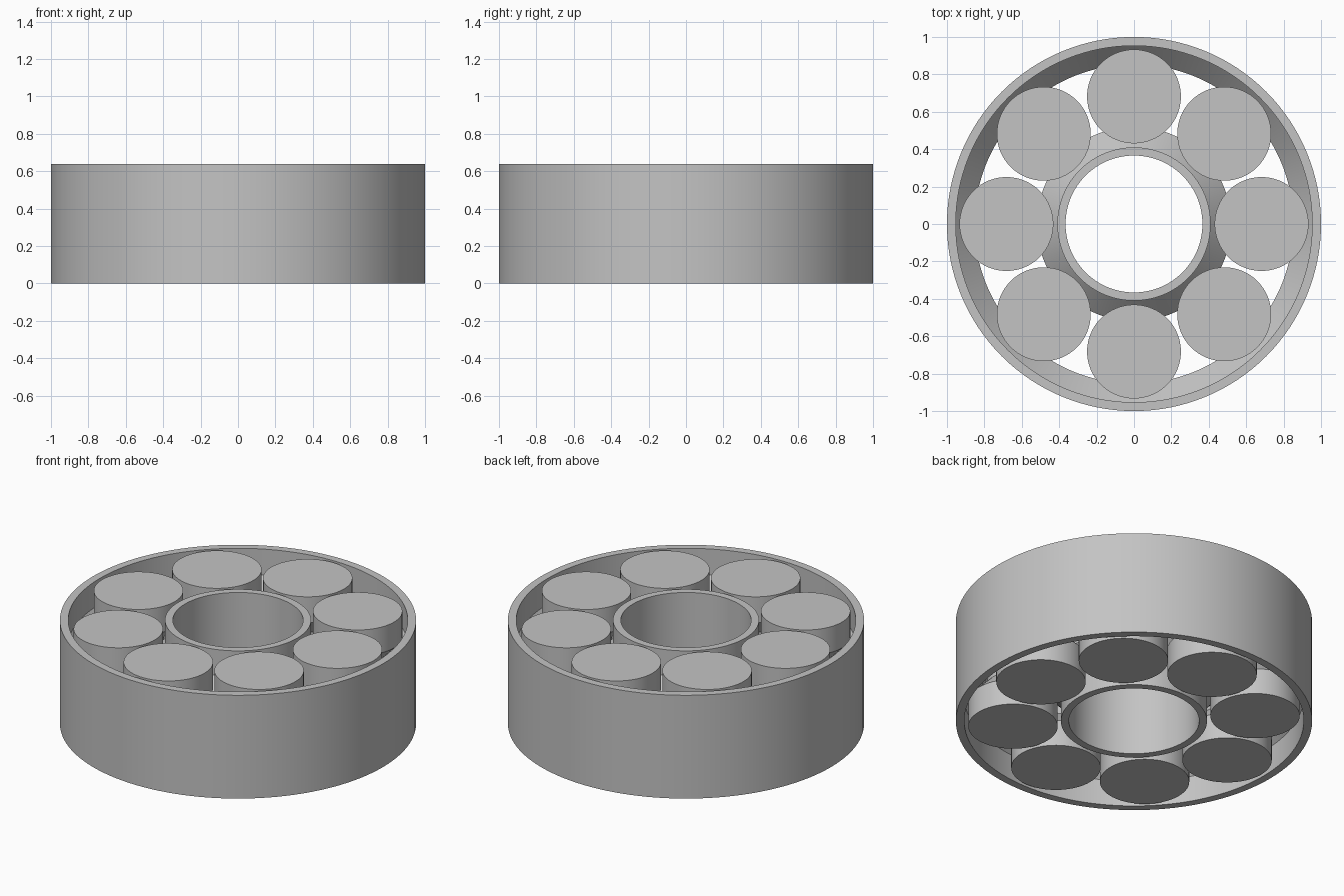
import bpy, math

if "Cube" in bpy.data.objects:
    bpy.data.objects.remove(bpy.data.objects["Cube"])

H = 0.64                 # bearing height
Z = [0, 0.16, 0.27, 0.37, 0.48, H]   # straight ends, sloped flanks, straight waist
N_ROLLERS = 8

steel = bpy.data.materials.new("light_grey")
steel.diffuse_color = (0.55, 0.55, 0.55, 1)
steel.use_nodes = True
steel.node_tree.nodes["Principled BSDF"].inputs["Base Color"].default_value = steel.diffuse_color


def lathe(name, profile, segs, closed, location=(0, 0, 0)):
    """Revolve (radius, z) points about z; open profiles get end caps."""
    n = len(profile)
    verts = [(r * math.cos(2 * math.pi * s / segs), r * math.sin(2 * math.pi * s / segs), z)
             for s in range(segs) for r, z in profile]
    faces = []
    for s in range(segs):
        a, b = s * n, ((s + 1) % segs) * n
        for i in range(n if closed else n - 1):
            j = (i + 1) % n
            faces.append((a + i, b + i, b + j, a + j))
    if not closed:
        faces.append([s * n for s in reversed(range(segs))])
        faces.append([s * n + n - 1 for s in range(segs)])
    mesh = bpy.data.meshes.new(name)
    mesh.from_pydata(verts, [], faces)
    mesh.materials.append(steel)
    obj = bpy.data.objects.new(name, mesh)
    obj.location = location
    bpy.context.collection.objects.link(obj)
    bpy.ops.object.select_all(action='DESELECT')
    obj.select_set(True)
    bpy.context.view_layer.objects.active = obj
    bpy.ops.object.shade_smooth_by_angle(angle=math.radians(30))
    return obj


def race(end_r, mid_r):
    """Grooved profile: end_r at both ends, mid_r at the middle."""
    return list(zip([end_r, end_r, mid_r, mid_r, end_r, end_r], Z))


# outer ring with a ridge on its inside
lathe("outer_ring", [(1.0, 0), (1.0, H)] + race(0.953, 0.853)[::-1], 128, True)

# inner ring with a ridge on its outside
lathe("inner_ring", race(0.41, 0.52) + [(0.366, H), (0.366, 0)], 96, True)

# waisted rollers between the rings
for k in range(N_ROLLERS):
    a = 2 * math.pi * k / N_ROLLERS
    lathe(f"roller_{k + 1}", race(0.251, 0.143), 64, False,
          (0.682 * math.cos(a), 0.682 * math.sin(a), 0))
